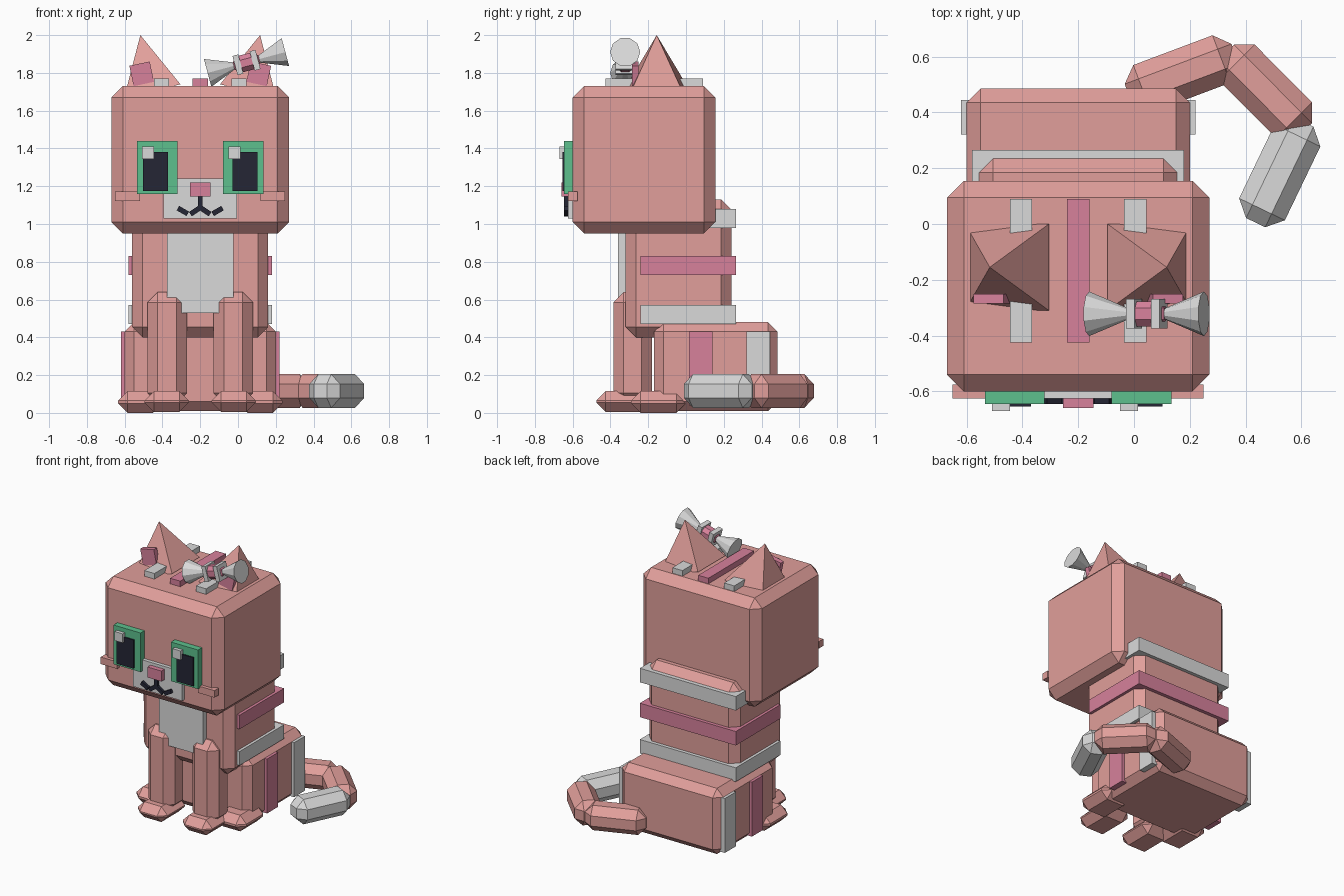
import bpy, bmesh, math
from mathutils import Matrix, Vector

if "Cube" in bpy.data.objects:
    bpy.data.objects.remove(bpy.data.objects["Cube"])


def material(name, rgb):
    m = bpy.data.materials.new(name)
    m.diffuse_color = (*rgb, 1)
    m.use_nodes = True
    m.node_tree.nodes["Principled BSDF"].inputs["Base Color"].default_value = m.diffuse_color
    return m


FUR = material("salmon fur", (0.75, 0.345, 0.325))
PINK = material("rose pink", (0.68, 0.22, 0.33))
WHITE = material("soft white", (0.70, 0.70, 0.70))
GREEN = material("eye green", (0.11, 0.53, 0.27))
DARK = material("dark navy", (0.018, 0.019, 0.035))

CX = -0.2  # the cat's own mirror plane


def finish(name, bm, mat, matrix=None):
    if matrix is not None:
        bmesh.ops.transform(bm, matrix=matrix, verts=bm.verts)
    bmesh.ops.recalc_face_normals(bm, faces=bm.faces)
    me = bpy.data.meshes.new(name)
    bm.to_mesh(me)
    bm.free()
    me.materials.append(mat)
    ob = bpy.data.objects.new(name, me)
    bpy.context.collection.objects.link(ob)
    return ob


def block(name, size, mat, matrix, bevel=0.0):
    """Box of a given size, chamfered on every edge, placed by a matrix."""
    bm = bmesh.new()
    bmesh.ops.create_cube(bm, size=1, matrix=Matrix.Diagonal((*size, 1)))
    if bevel:
        bmesh.ops.bevel(bm, geom=bm.edges[:], offset=bevel, segments=1,
                        profile=0.5, affect='EDGES')
    return finish(name, bm, mat, matrix)


def box(name, x, y, z, mat, bevel=0.0):
    """Axis-aligned box from its ranges."""
    size = [r[1] - r[0] for r in (x, y, z)]
    mid = [(r[0] + r[1]) / 2 for r in (x, y, z)]
    return block(name, size, mat, Matrix.Translation(mid), bevel)


def bar(name, a, b, width, height, mat, bevel=0.0):
    """Box running from a to b."""
    a, b = Vector(a), Vector(b)
    rot = (b - a).to_track_quat('X', 'Z').to_matrix().to_4x4()
    return block(name, ((b - a).length, width, height), mat,
                 Matrix.Translation((a + b) / 2) @ rot, bevel)


def sided(s, x):
    """Range of x offsets from the mirror plane, on side s."""
    return sorted((CX + s * x[0], CX + s * x[1]))


# Head, torso and haunches
box("head", (-0.67, 0.27), (-0.60, 0.155), (0.95, 1.73), FUR, 0.06)
box("torso", (-0.56, 0.16), (-0.32, 0.24), (0.40, 1.13), FUR, 0.055)
box("haunches", (-0.60, 0.20), (-0.17, 0.485), (0.01, 0.48), FUR, 0.05)
box("chest_patch", (-0.375, -0.025), (-0.36, -0.30), (0.53, 1.0), WHITE)

# Stripes round the back
for i, (z, mat) in enumerate(((0.47, WHITE), (0.73, PINK), (0.98, WHITE))):
    box(f"back_stripe_{i}", (-0.58, 0.18), (-0.24, 0.265), (z, z + 0.10), mat)

# Stripes on top of the head
for i, (x, mat) in enumerate(((-0.405, WHITE), (-0.2, PINK), (0.005, WHITE))):
    box(f"head_stripe_{i}", (x - 0.04, x + 0.04), (-0.425, 0.09),
        (1.69, 1.77), mat)

for s, side in ((-1, "left"), (1, "right")):
    # Legs and paws
    box(f"front_leg_{side}", sided(s, (0.07, 0.28)), (-0.385, -0.18),
        (0.05, 0.64), FUR, 0.055)
    box(f"front_paw_{side}", sided(s, (0.06, 0.295)), (-0.475, -0.18),
        (0.005, 0.115), FUR, 0.05)
    box(f"hind_paw_{side}", sided(s, (0.20, 0.435)), (-0.29, 0.0),
        (0.0, 0.115), FUR, 0.05)

    # Haunch stripes
    box(f"haunch_pink_stripe_{side}", sided(s, (0.38, 0.42)), (0.015, 0.14),
        (0.04, 0.43), PINK)
    box(f"haunch_white_stripe_{side}", sided(s, (0.38, 0.42)), (0.32, 0.445),
        (0.04, 0.43), WHITE)

    # Ear: pyramid leaning outwards
    bm = bmesh.new()
    base = [bm.verts.new((CX + s * x, y, z)) for x, y, z in (
        (0.105, 0.0, 1.74), (0.105, -0.31, 1.74),
        (0.405, -0.31, 1.66), (0.405, 0.0, 1.66))]
    tip = bm.verts.new((CX + s * 0.317, -0.155, 2.0))
    bm.faces.new(base)
    for i in range(4):
        bm.faces.new((base[i], base[(i + 1) % 4], tip))
    finish(f"ear_{side}", bm, FUR)
    block(f"inner_ear_{side}", (0.11, 0.035, 0.11), PINK,
          Matrix.Translation((CX + s * 0.31, -0.268, 1.795))
          @ Matrix.Rotation(s * math.radians(12), 4, 'Y'))

    # Eye and cheek tuft
    box(f"eye_{side}", sided(s, (0.12, 0.335)), (-0.645, -0.59),
        (1.16, 1.44), GREEN)
    box(f"pupil_{side}", sided(s, (0.17, 0.303)), (-0.655, -0.62),
        (1.175, 1.38), DARK)
    gx = -0.477 if s < 0 else -0.018
    box(f"eye_glint_{side}", (gx - 0.032, gx + 0.032), (-0.67, -0.63),
        (1.345, 1.41), WHITE)
    box(f"cheek_tuft_{side}", sided(s, (0.32, 0.45)), (-0.625, -0.575),
        (1.122, 1.172), FUR)

    # Mouth curve
    for i, (a, b) in enumerate((((0.0, 1.087), (0.052, 1.052)),
                                ((0.066, 1.054), (0.118, 1.084)))):
        bar(f"mouth_{side}_{i}", (CX + s * a[0], -0.63, a[1]),
            (CX + s * b[0], -0.63, b[1]), 0.03, 0.027, DARK)

# Muzzle, nose and lip line
box("muzzle", (-0.395, -0.005), (-0.625, -0.59), (1.03, 1.24), WHITE)
box("nose", (-0.255, -0.145), (-0.66, -0.60), (1.145, 1.22), PINK)
box("lip_line", (-0.213, -0.187), (-0.645, -0.61), (1.075, 1.15), DARK)

# Tail: three chamfered blocks curling forward
for name, a, b, mat in (
        ("tail_base", (-0.02, 0.466), (0.363, 0.61), FUR),
        ("tail_middle", (0.331, 0.616), (0.611, 0.335), FUR),
        ("tail_tip", (0.609, 0.365), (0.436, 0.005), WHITE)):
    bar(name, (*a, 0.116), (*b, 0.116), 0.182, 0.178, mat, 0.053)

# Bow, tilted beside the right ear
BOW = Matrix.Translation((0.045, -0.322, 1.855)) @ Matrix.Rotation(
    math.radians(-15), 4, 'Y')
block("bow_knot", (0.14, 0.09, 0.09), PINK, BOW, 0.025)
for s, side in ((-1, "left"), (1, "right")):
    block(f"bow_band_{side}", (0.032, 0.105, 0.105), WHITE,
          BOW @ Matrix.Translation((s * 0.047, 0, 0)))
    bm = bmesh.new()
    bmesh.ops.create_cone(bm, cap_ends=True, segments=10, radius1=0.018,
                          radius2=0.08, depth=0.15)
    finish(f"bow_loop_{side}", bm, WHITE,
           BOW @ Matrix.Translation((s * 0.138, 0, 0))
           @ Matrix.Rotation(s * math.pi / 2, 4, 'Y'))
